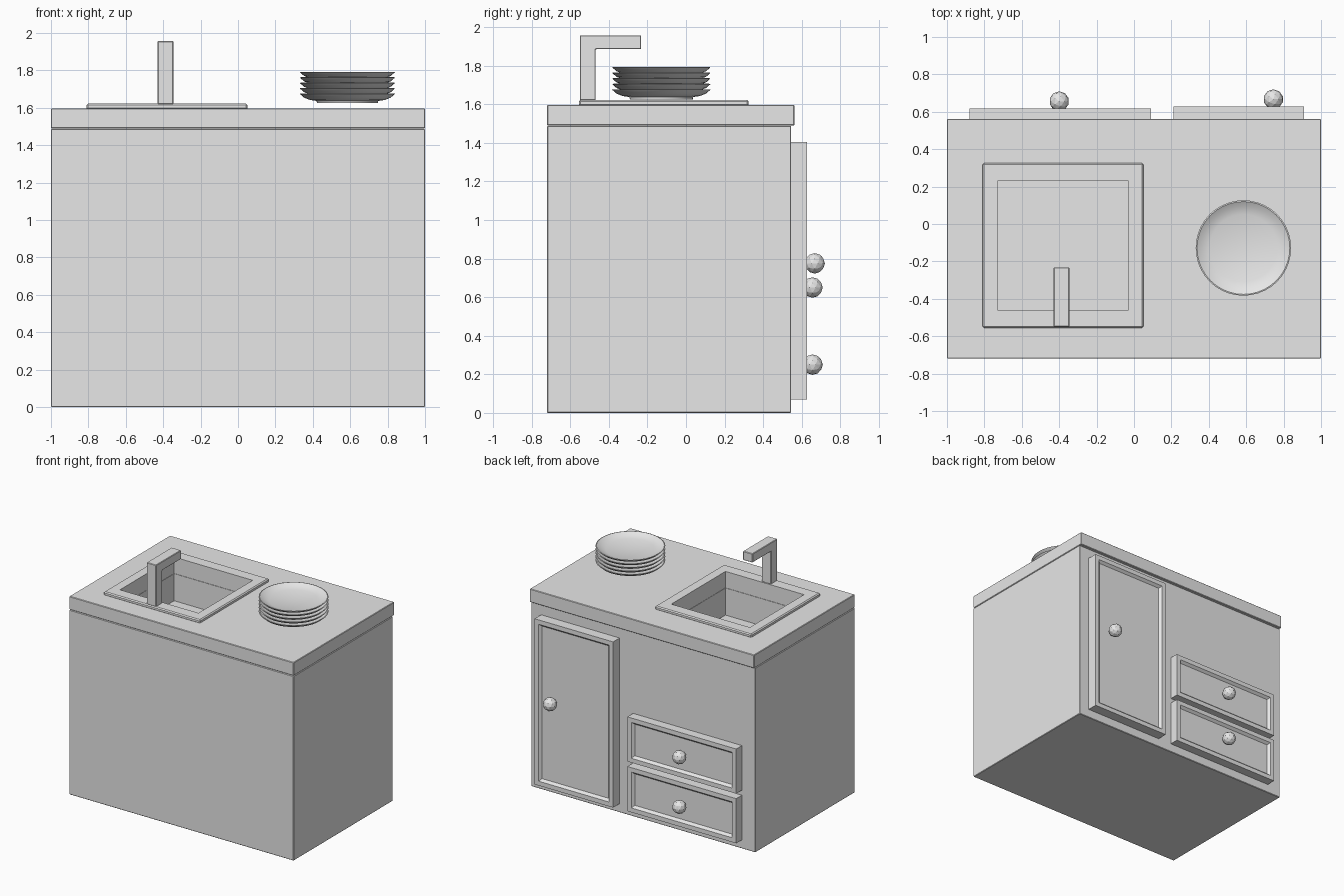
import bpy
import bmesh
import math
from mathutils import Vector

cube = bpy.data.objects.get("Cube")
if cube:
    bpy.data.objects.remove(cube, do_unlink=True)

# One plain grey for everything
grey = bpy.data.materials.new("plain_grey")
grey.use_nodes = True
grey.diffuse_color = (0.8, 0.8, 0.8, 1)
grey.node_tree.nodes["Principled BSDF"].inputs["Base Color"].default_value = grey.diffuse_color


def finish(name, bm):
    bmesh.ops.recalc_face_normals(bm, faces=bm.faces)
    mesh = bpy.data.meshes.new(name)
    bm.to_mesh(mesh)
    bm.free()
    mesh.materials.append(grey)
    obj = bpy.data.objects.new(name, mesh)
    bpy.context.collection.objects.link(obj)
    return obj


def box_mesh(low, high):
    bm = bmesh.new()
    bmesh.ops.create_cube(bm, size=1)
    low, high = Vector(low), Vector(high)
    for v in bm.verts:
        v.co = (low + high) / 2 + v.co * (high - low)
    return bm


def bevel(obj, width):
    mod = obj.modifiers.new("edge_bevel", 'BEVEL')
    mod.width = width
    mod.segments = 1


def box(name, low, high, width=0.004):
    obj = finish(name, box_mesh(low, high))
    if width:
        bevel(obj, width)
    return obj


def panel(name, low, high):
    """Cabinet front with a flat frame and a sloped recessed centre, facing +y."""
    bm = box_mesh(low, high)
    bm.normal_update()
    face = max(bm.faces, key=lambda f: f.normal.y)
    bmesh.ops.inset_region(bm, faces=[face], thickness=0.05)
    bmesh.ops.inset_region(bm, faces=[face], thickness=0.025, depth=-0.02)
    return finish(name, bm)


def knob(name, centre):
    bm = bmesh.new()
    bmesh.ops.create_icosphere(bm, subdivisions=2, radius=0.053)
    bmesh.ops.translate(bm, verts=bm.verts, vec=centre)
    return finish(name, bm)


# Cabinet body, worktop and sink rim
body = box("cabinet_body", (-1, -0.72, 0), (1, 0.545, 1.488))
worktop = box("worktop", (-1, -0.72, 1.49), (1, 0.562, 1.597))
rim = box("sink_rim", (-0.81, -0.555, 1.59), (0.05, 0.325, 1.622), 0.008)

# Basin hollow cut through rim, worktop and body
cutter = box("basin_cutter", (-0.73, -0.46, 1.27), (-0.03, 0.23, 1.8), 0)
cutter.hide_render = True
cutter.display_type = 'WIRE'
for obj in (body, worktop, rim):
    cut = obj.modifiers.new("basin_cut", 'BOOLEAN')
    cut.operation = 'DIFFERENCE'
    cut.solver = 'EXACT'
    cut.object = cutter
bpy.context.view_layer.update()

# Bake the cut and drop the cutter
for obj in (body, worktop, rim):
    graph = bpy.context.evaluated_depsgraph_get()
    baked = bpy.data.meshes.new_from_object(obj.evaluated_get(graph))
    obj.modifiers.clear()
    obj.data = baked
bpy.data.objects.remove(cutter, do_unlink=True)

# Tap: an L-shaped side profile given thickness across x
profile = [(-0.55, 1.62), (-0.468, 1.62), (-0.468, 1.885),
           (-0.232, 1.885), (-0.232, 1.957), (-0.55, 1.957)]
bm = bmesh.new()
side = bm.faces.new([bm.verts.new((-0.43, y, z)) for y, z in profile])
ext = bmesh.ops.extrude_face_region(bm, geom=[side])
bmesh.ops.translate(bm, vec=(0.085, 0, 0),
                    verts=[g for g in ext["geom"] if isinstance(g, bmesh.types.BMVert)])
bevel(finish("tap", bm), 0.004)

# Door and drawers with their knobs
panel("door", (0.21, 0.54, 0.07), (0.91, 0.628, 1.405))
knob("door_knob", (0.745, 0.667, 0.775))
for label, z in (("lower", 0.25), ("upper", 0.65)):
    panel(label + "_drawer", (-0.88, 0.54, z - 0.18), (0.09, 0.618, z + 0.18))
    knob(label + "_drawer_knob", (-0.4, 0.656, z))

# Stack of plates, each a lathed profile
plate = [(0, 0), (0.163, 0), (0.165, 0.012), (0.2, 0.017), (0.232, 0.03),
         (0.255, 0.05), (0.248, 0.052), (0.222, 0.036), (0.18, 0.023), (0, 0.014)]
for i in range(5):
    bm = bmesh.new()
    verts = [bm.verts.new((r, 0, z)) for r, z in plate]
    edges = [bm.edges.new(pair) for pair in zip(verts, verts[1:])]
    bmesh.ops.spin(bm, geom=verts + edges, cent=(0, 0, 0), axis=(0, 0, 1),
                   angle=math.tau, steps=40)
    bmesh.ops.remove_doubles(bm, verts=bm.verts, dist=0.0005)
    obj = finish(f"plate_{i + 1}", bm)
    obj.location = (0.585, -0.128, 1.625 + 0.029 * i)
    bpy.ops.object.select_all(action='DESELECT')
    obj.select_set(True)
    bpy.context.view_layer.objects.active = obj
    bpy.ops.object.shade_smooth_by_angle(angle=math.radians(40))
